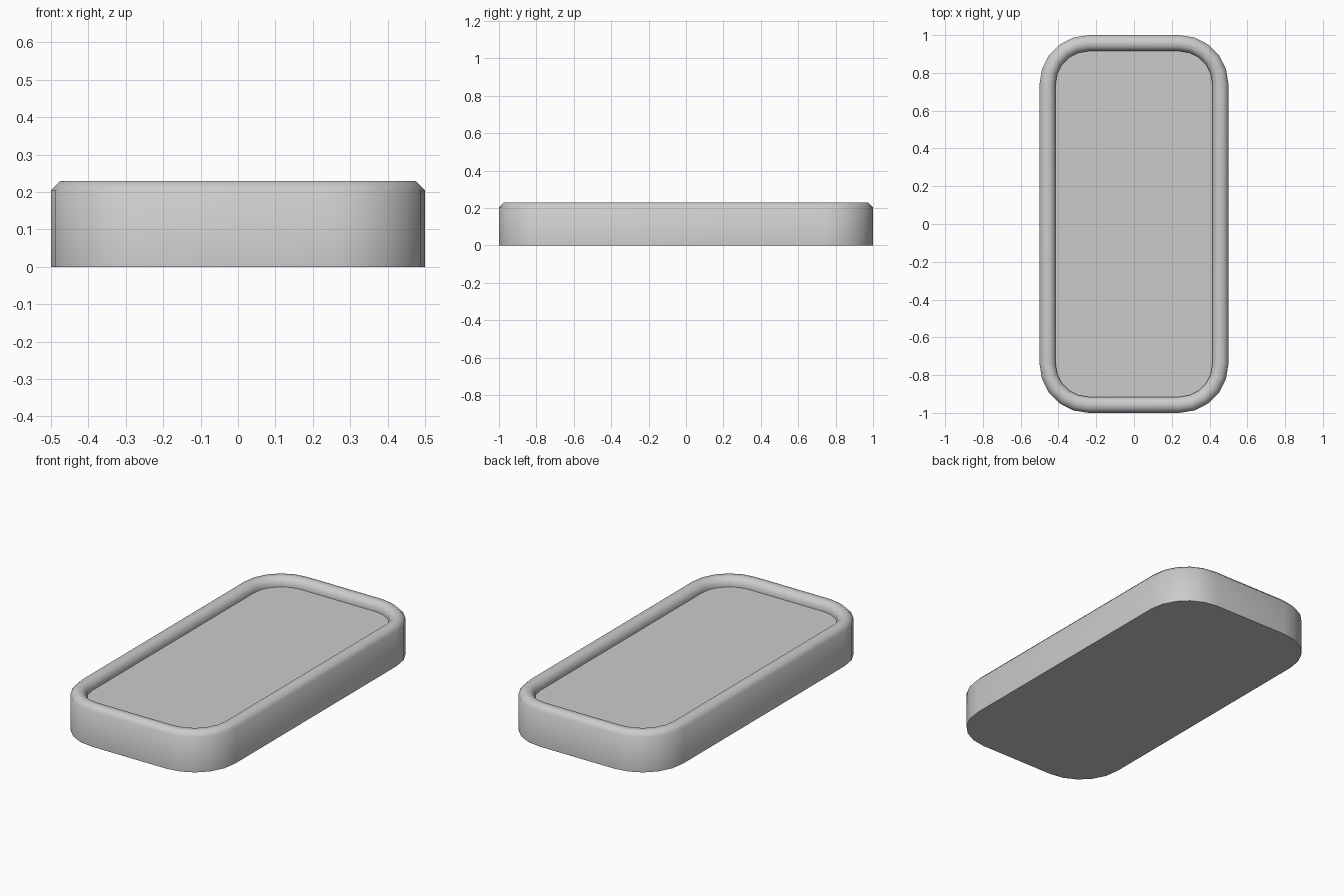
import bpy, bmesh, math

if "Cube" in bpy.data.objects:
    bpy.data.objects.remove(bpy.data.objects["Cube"])

SEGS = 5  # sides per rounded corner

def outline(inset, z):
    """Rounded rectangle 1 x 2, pulled in by inset, at height z."""
    r = 0.26 - inset
    pts = []
    for i, (sx, sy) in enumerate([(1, 1), (-1, 1), (-1, -1), (1, -1)]):
        for k in range(SEGS + 1):
            a = math.pi / 2 * (i + k / SEGS)
            pts.append((sx * 0.24 + r * math.cos(a), sy * 0.74 + r * math.sin(a), z))
    return pts

# Section from base, up over the bevelled rim, down to the recessed floor
section = [(0, 0), (0, 0.205), (0.025, 0.23), (0.06, 0.23), (0.085, 0.205), (0.085, 0.18)]

bm = bmesh.new()
rings = [[bm.verts.new(p) for p in outline(*s)] for s in section]
n = len(rings[0])
for lo, hi in zip(rings, rings[1:]):
    for i in range(n):
        j = (i + 1) % n
        bm.faces.new((lo[i], lo[j], hi[j], hi[i]))
bm.faces.new(rings[0][::-1])   # underside
bm.faces.new(rings[-1])        # tray floor

mesh = bpy.data.meshes.new("shallow_tray")
bm.to_mesh(mesh)
bm.free()
tray = bpy.data.objects.new("shallow_tray", mesh)
bpy.context.collection.objects.link(tray)

# Smooth rim and corners, crisp base and floor edges
bpy.context.view_layer.objects.active = tray
tray.select_set(True)
bpy.ops.object.shade_smooth_by_angle(angle=math.radians(50))
